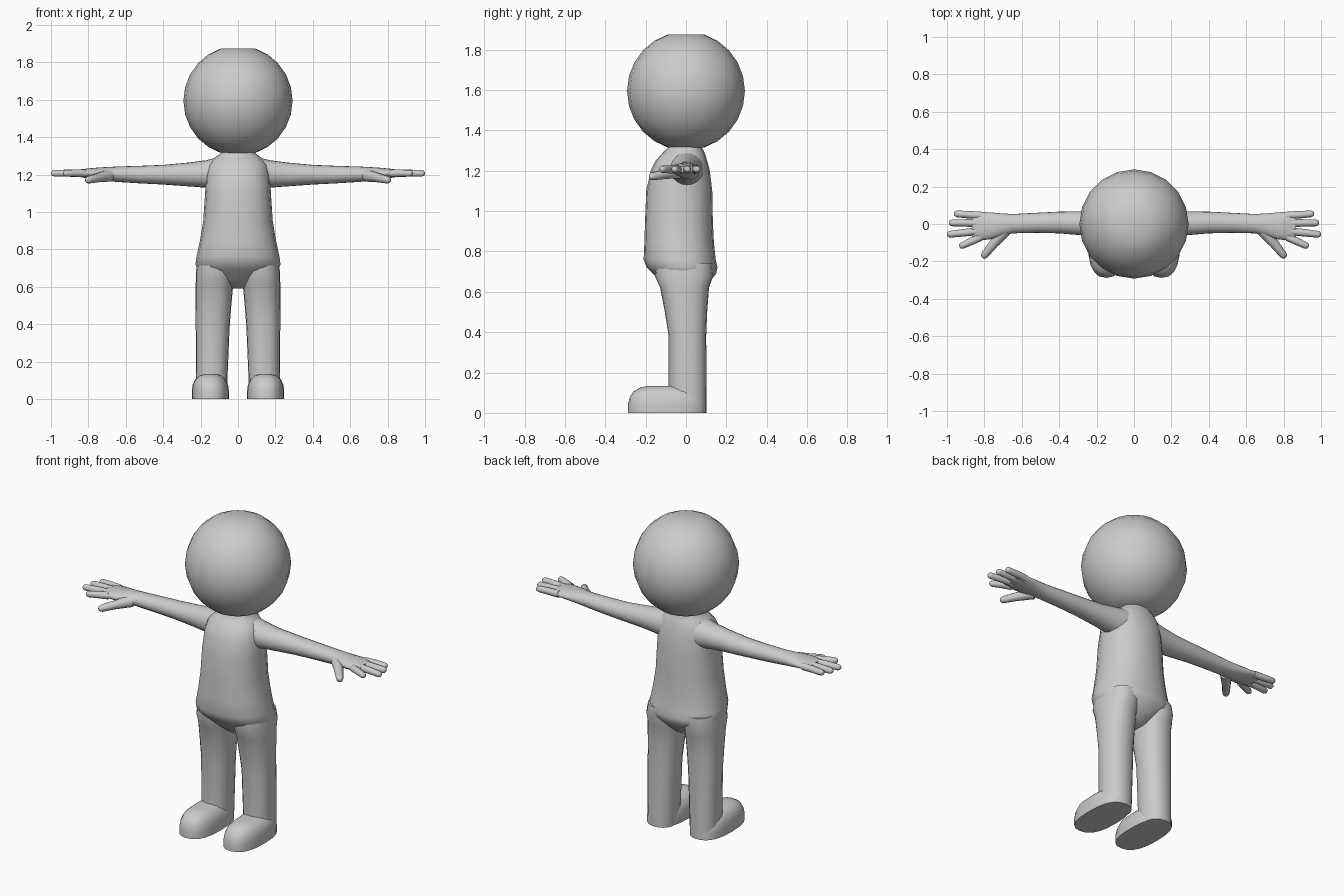
import bpy, bmesh, math
from mathutils import Vector

if "Cube" in bpy.data.objects:
    bpy.data.objects.remove(bpy.data.objects["Cube"])

grey = bpy.data.materials.new("plain_grey")
grey.diffuse_color = (0.6, 0.6, 0.6, 1)
grey.use_nodes = True
grey.node_tree.nodes["Principled BSDF"].inputs["Base Color"].default_value = grey.diffuse_color


def loft(name, rings, n=20, angle=60):
    """Skin a list of closed rings of points and cap both ends."""
    bm = bmesh.new()
    loops = [[bm.verts.new(p) for p in ring] for ring in rings]
    for a, b in zip(loops, loops[1:]):
        for i in range(n):
            j = (i + 1) % n
            bm.faces.new((a[i], a[j], b[j], b[i]))
    bm.faces.new(loops[0])
    bm.faces.new(loops[-1])
    bmesh.ops.recalc_face_normals(bm, faces=bm.faces)
    me = bpy.data.meshes.new(name)
    bm.to_mesh(me)
    bm.free()
    me.materials.append(grey)
    ob = bpy.data.objects.new(name, me)
    bpy.context.collection.objects.link(ob)
    bpy.ops.object.select_all(action='DESELECT')
    ob.select_set(True)
    bpy.context.view_layer.objects.active = ob
    bpy.ops.object.shade_smooth_by_angle(angle=math.radians(angle))
    return ob


def oval(c, u, v, n=20, power=2.0):
    """Ring around c with half axes u and v."""
    c, u, v = Vector(c), Vector(u), Vector(v)
    pts = []
    for i in range(n):
        t = 2 * math.pi * i / n
        cs, sn = math.cos(t), math.sin(t)
        pts.append(c + u * math.copysign(abs(cs) ** (2 / power), cs)
                   + v * math.copysign(abs(sn) ** (2 / power), sn))
    return pts


def flat_ring(z, x0, x1, y0, y1, power=2.0, n=20):
    return oval(((x0 + x1) / 2, (y0 + y1) / 2, z), ((x1 - x0) / 2, 0, 0),
                (0, (y1 - y0) / 2, 0), n, power)


def tube(name, path, n=10):
    """Tapered round finger along (x, y, z, radius) points."""
    d = (Vector(path[-1][:3]) - Vector(path[0][:3])).normalized()
    side = d.cross(Vector((0, 0, 1))).normalized()
    up = side.cross(d)
    rings = [oval(p[:3], side * p[3], up * p[3], n) for p in path]
    tip, r = Vector(path[-1][:3]), path[-1][3]
    for f, k in ((0.6, 0.8), (0.95, 0.4)):
        rings.append(oval(tip + d * r * f, side * r * k, up * r * k, n))
    return loft(name, rings, n)


# Head: ball with a small flat crown and a flat base on the neck
head_rings = []
for i in range(11):
    t = math.radians(-72 + 144 * i / 10)
    r = 0.292 * math.cos(t)
    head_rings.append(flat_ring(1.595 + 0.2945 * math.sin(t), -r, r, -r, r))
loft("head", head_rings)

# Torso from the neck down to the crotch: z, half width, back and front depth
torso = [(1.34, .09, -.09, .08), (1.312, .095, -.09, .08), (1.29, .125, -.115, .092),
         (1.25, .158, -.15, .105), (1.2, .17, -.175, .118), (1.1, .176, -.197, .13),
         (0.95, .186, -.203, .133), (.85, .203, -.206, .138), (.76, .222, -.21, .147),
         (.72, .227, -.195, .156), (.69, .215, -.165, .15), (.64, .13, -.115, .11),
         (.59, .04, -.06, .06)]
loft("torso", [flat_ring(z, -w, w, a, b, 2.25) for z, w, a, b in torso])

# Arm and palm: x, z low, z high, y low, y high
ARM = [(.08, 1.11, 1.30, -.10, .09), (.17, 1.13, 1.277, -.075, .08),
       (.26, 1.137, 1.265, -.062, .068), (.4, 1.147, 1.252, -.05, .066),
       (.52, 1.153, 1.247, -.047, .06), (.65, 1.161, 1.243, -.05, .053),
       (.71, 1.168, 1.24, -.066, .057), (.77, 1.176, 1.236, -.082, .062),
       (.83, 1.184, 1.23, -.088, .066), (.865, 1.192, 1.222, -.08, .06)]
# Fingers: base x, base y, tip x, tip y
FINGERS = {"index": (.82, -.07, .918, -.115), "middle": (.83, -.038, .982, -.055),
           "ring": (.83, .005, .972, .006), "little": (.82, .045, .945, .054)}
LEG = [(.74, .02, .215, -.15, .13), (.68, .02, .225, -.155, .135),
       (.62, .025, .226, -.128, .114), (.5, .036, .226, -.105, .105),
       (.38, .045, .226, -.086, .1), (.12, .056, .224, -.086, .102),
       (0, .06, .224, -.086, .102)]
FOOT = [(0, .048, .247, -.288, .1), (.04, .048, .247, -.288, .1),
        (.075, .053, .243, -.28, .09), (.105, .066, .23, -.262, .07),
        (.127, .09, .205, -.225, .04), (.134, .12, .175, -.18, 0)]

for side, s in (("left", 1), ("right", -1)):
    loft(side + "_arm", [oval((s * x, (c + d) / 2, (a + b) / 2), (0, (d - c) / 2, 0),
                              (0, 0, (b - a) / 2)) for x, a, b, c, d in ARM])
    for f, (x0, y0, x1, y1) in FINGERS.items():
        xm, ym = (x0 + x1) / 2, (y0 + y1) / 2
        tube(f"{side}_{f}_finger", [(s * x0, y0, 1.206, .021),
             (s * xm, ym, 1.208, .02), (s * x1, y1, 1.207, .018)])
    tube(side + "_thumb", [(s * .69, -.035, 1.195, .034), (s * .75, -.105, 1.183, .025),
                           (s * .798, -.165, 1.172, .02)])
    loft(side + "_leg", [flat_ring(z, s * a, s * b, c, d, 2.3) for z, a, b, c, d in LEG])
    loft(side + "_foot", [flat_ring(z, s * a, s * b, c, d, 2.5) for z, a, b, c, d in FOOT], angle=50)
